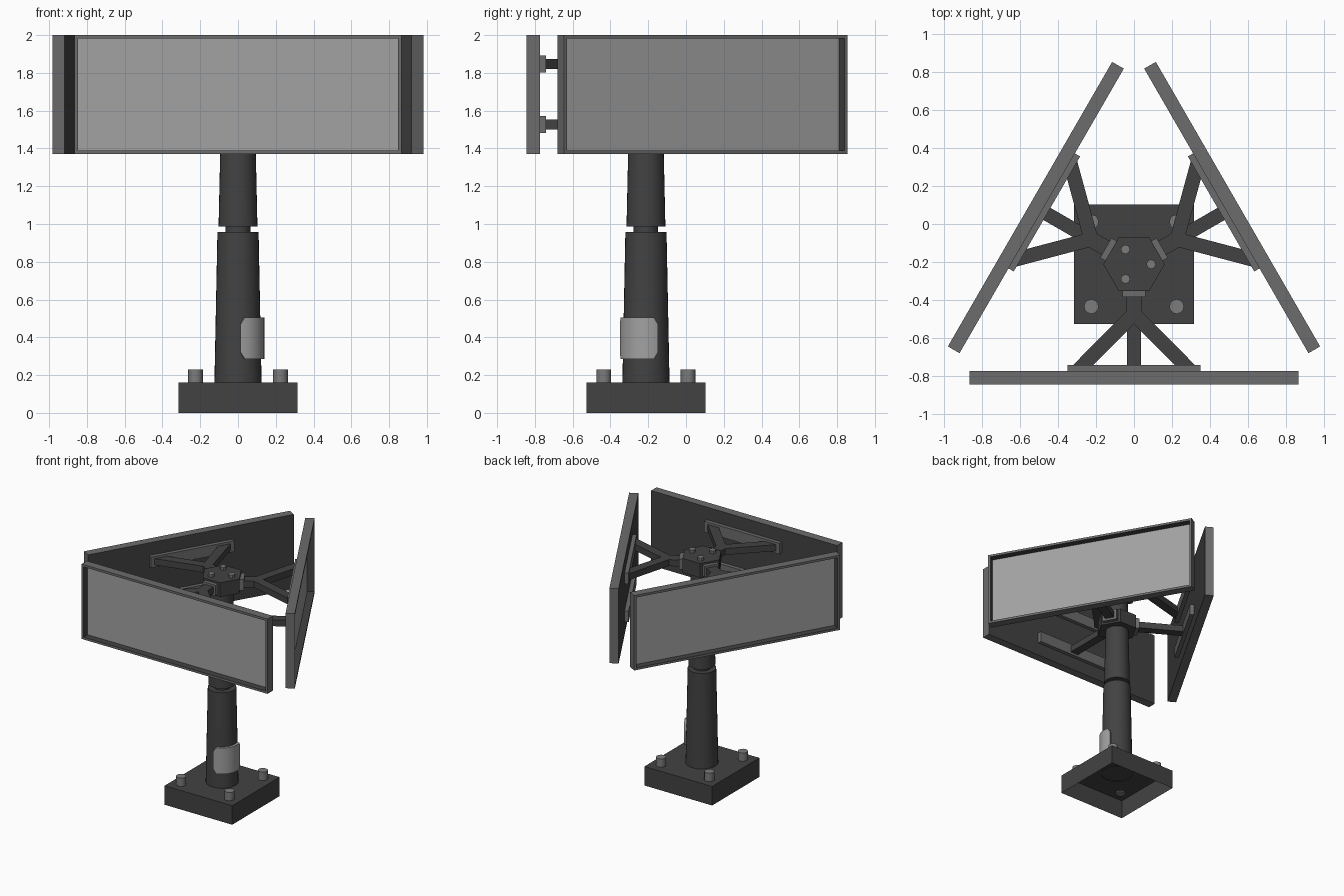
import bpy, bmesh, math
from mathutils import Matrix

if "Cube" in bpy.data.objects:
    bpy.data.objects.remove(bpy.data.objects["Cube"])

YC = -0.212                      # y of the mast axis
MAST = Matrix.Translation((0, YC, 0))


def material(name, v):
    m = bpy.data.materials.new(name)
    m.diffuse_color = (v, v, v, 1)
    m.use_nodes = True
    m.node_tree.nodes["Principled BSDF"].inputs["Base Color"].default_value = m.diffuse_color
    return m


DARK = material("dark grey metal", 0.055)
FRAME = material("mid grey metal", 0.15)
SCREEN = material("pale grey screen", 0.36)
BOLT = material("bolt grey", 0.20)
HATCH = material("light grey hatch", 0.36)


def finish(name, bm, mats, matrix=MAST, smooth=False):
    bmesh.ops.recalc_face_normals(bm, faces=bm.faces)
    me = bpy.data.meshes.new(name)
    bm.to_mesh(me)
    bm.free()
    ob = bpy.data.objects.new(name, me)
    bpy.context.collection.objects.link(ob)
    for m in mats:
        me.materials.append(m)
    ob.matrix_world = matrix
    if smooth:
        bpy.ops.object.select_all(action='DESELECT')
        ob.select_set(True)
        bpy.context.view_layer.objects.active = ob
        bpy.ops.object.shade_smooth_by_angle(angle=math.radians(35))
    return ob


def box_bm(x0, x1, y0, y1, z0, z1):
    bm = bmesh.new()
    bmesh.ops.create_cube(bm, size=1)
    for v in bm.verts:
        v.co = ((x0, x1)[v.co.x > 0], (y0, y1)[v.co.y > 0], (z0, z1)[v.co.z > 0])
    return bm


def prism(name, pts, z0, z1, mat, matrix=MAST):
    """Outline in plan, extruded from z0 to z1."""
    bm = bmesh.new()
    f = bm.faces.new([bm.verts.new((x, y, z0)) for x, y in pts])
    ext = bmesh.ops.extrude_face_region(bm, geom=[f])["geom"]
    for v in ext:
        if isinstance(v, bmesh.types.BMVert):
            v.co.z = z1
    return finish(name, bm, [mat], matrix)


def ngon(n, r, cx=0, cy=0):
    return [(cx + r * math.cos(2 * math.pi * i / n), cy + r * math.sin(2 * math.pi * i / n))
            for i in range(n)]


# base: box open underneath
bm = box_bm(-0.315, 0.315, -0.315, 0.315, 0, 0.16)
bmesh.ops.delete(bm, geom=[f for f in bm.faces if f.calc_center_median().z < 0.01], context='FACES_ONLY')
base = finish("base", bm, [DARK])

# base bolts
for sx in (-1, 1):
    for sy in (-1, 1):
        bm = bmesh.new()
        bmesh.ops.create_cone(bm, cap_ends=True, segments=12, radius1=0.039, radius2=0.039, depth=0.08,
                              matrix=Matrix.Translation((sx * 0.225, sy * 0.223, 0.19)))
        finish("base_bolt", bm, [BOLT], smooth=True)

# mast: turned profile with a narrow neck
profile = [(0.125, 0.155), (0.109, 0.957), (0.065, 0.957), (0.065, 0.987), (0.103, 0.987), (0.085, 1.79)]
bm = bmesh.new()
N = 32
rings = [[bm.verts.new((x, y, z)) for x, y in ngon(N, r)] for r, z in profile]
for a, b in zip(rings, rings[1:]):
    for i in range(N):
        bm.faces.new((a[i], a[(i + 1) % N], b[(i + 1) % N], b[i]))
bm.faces.new(rings[-1])
finish("mast", bm, [DARK], smooth=True)

# curved access hatch with clipped corners, wrapped round the mast
bm = bmesh.new()
cols, z0, z1, cut = 12, 0.285, 0.505, 0.035
sect = []
for i in range(cols + 1):
    a = math.radians(-84 + 111 * i / cols)
    c = cut if i in (0, cols) else 0
    sect.append([bm.verts.new((r * math.cos(a), r * math.sin(a), z))
                 for r, z in ((0.105, z0 + c), (0.139, z0 + c), (0.139, z1 - c), (0.105, z1 - c))])
for a, b in zip(sect, sect[1:]):
    for k in range(4):
        bm.faces.new((a[k], b[k], b[(k + 1) % 4], a[(k + 1) % 4]))
bm.faces.new(sect[0])
bm.faces.new(sect[-1])
finish("access_hatch", bm, [HATCH], smooth=True)

# hexagonal hubs and the bolts on the top one
UP, LOW = 1.847, 1.527
for label, z in (("upper_hub", UP), ("lower_hub", LOW)):
    prism(label, ngon(6, 0.162), z - 0.06, z + 0.06, DARK)
for x, y in ngon(3, 0.09):
    prism("hub_bolt", ngon(8, 0.025, x, y), UP + 0.055, UP + 0.085, BOLT)

# V bracket outline (right half, mirrored) and straight bracket outline
half = [(0.042, -0.16), (0.042, -0.25), (0.322, -0.532), (0.215, -0.532)]
vee = half + [(0, -0.315)] + [(-x, y) for x, y in reversed(half)]
bar = [(0.037, -0.16), (0.037, -0.532), (-0.037, -0.532), (-0.037, -0.16)]

# three sides: screen, mounting rails and brackets
for k, side in enumerate(("front", "right", "left")):
    M = MAST @ Matrix.Rotation(k * 2 * math.pi / 3, 4, 'Z')
    # panel: inset front pushed in; dark back and recess walls
    bm = box_bm(-0.866, 0.866, -0.633, -0.562, 1.37, 2.0)
    bm.normal_update()
    back = next(f for f in bm.faces if f.normal.y > 0.9)
    front = next(f for f in bm.faces if f.normal.y < -0.9)
    back.material_index = 1
    bmesh.ops.inset_region(bm, faces=[front], thickness=0.027)
    res = bmesh.ops.extrude_discrete_faces(bm, faces=[front])["faces"][0]
    bmesh.ops.translate(bm, verts=res.verts, vec=(0, 0.055, 0))
    res.material_index = 2
    for e in res.edges:
        for f in e.link_faces:
            if f != res:
                f.material_index = 1
    finish(side + "_screen", bm, [FRAME, DARK, SCREEN], M)
    for level, z, outline in (("upper", UP, vee), ("lower", LOW, bar)):
        name = side + "_" + level
        prism(name + "_arm", outline, z - 0.027, z + 0.027, DARK, M)
        finish(name + "_rail", box_bm(-0.35, 0.35, -0.564, -0.53, z - 0.046, z + 0.046), [FRAME], M)
        finish(name + "_clamp", box_bm(-0.06, 0.06, -0.172, -0.135, z - 0.045, z + 0.045), [FRAME], M)
